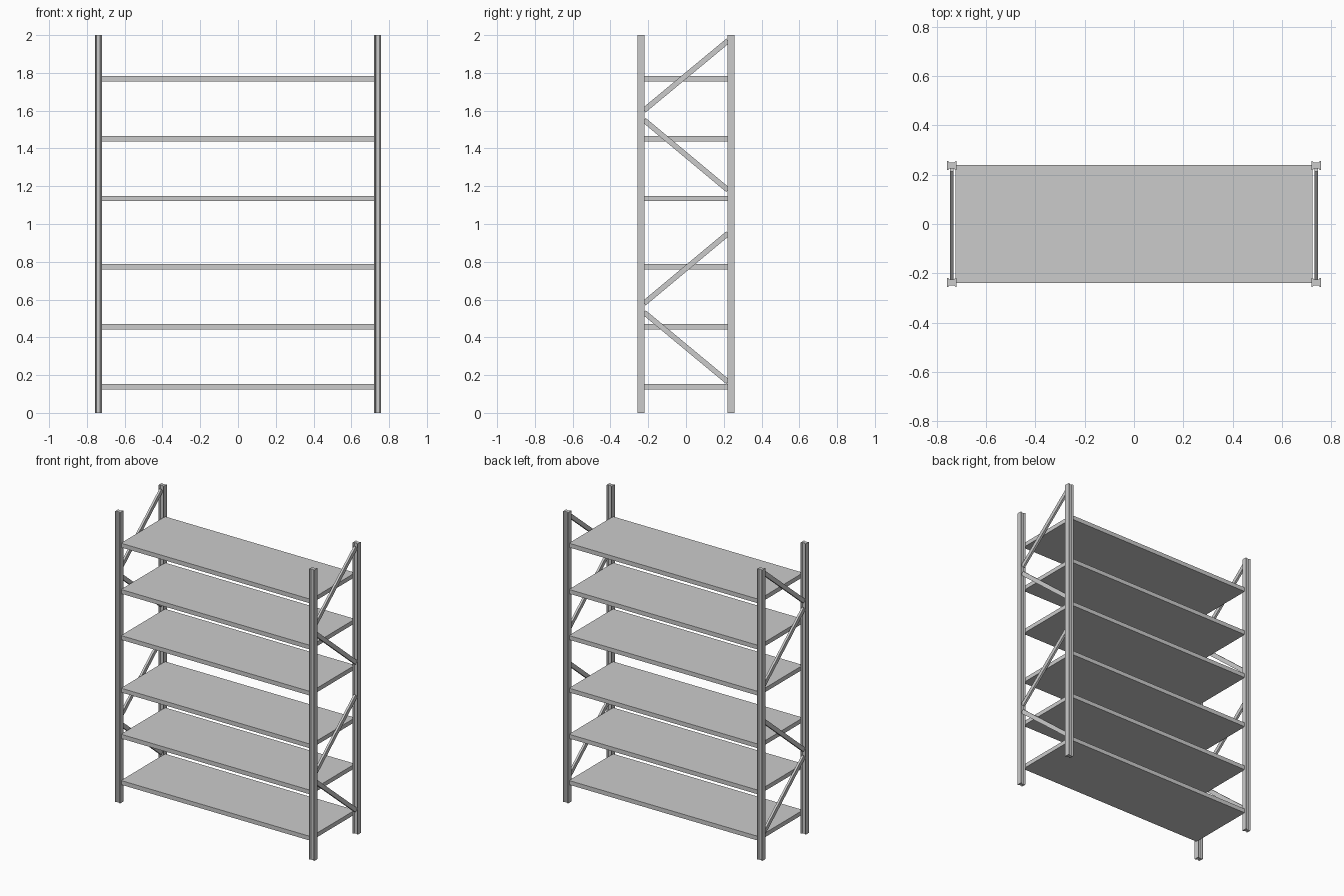
import bpy, bmesh, math
from mathutils import Matrix, Vector

if "Cube" in bpy.data.objects:
    bpy.data.objects.remove(bpy.data.objects["Cube"])

PX, PY = 0.739, 0.237      # post centre
HX, HY = 0.019, 0.0185     # post half sizes


def make(name, bm):
    bmesh.ops.recalc_face_normals(bm, faces=bm.faces)
    me = bpy.data.meshes.new(name)
    bm.to_mesh(me)
    bm.free()
    ob = bpy.data.objects.new(name, me)
    bpy.context.collection.objects.link(ob)
    return ob


def box(name, size, matrix):
    bm = bmesh.new()
    bmesh.ops.create_cube(bm, size=1, matrix=matrix @ Matrix.Diagonal((*size, 1)))
    return make(name, bm)


def post(name, cx, cy):
    # grooved front and back faces, flat outer sides
    half = [(-HX, HY), (-HX + 0.004, HY), (-HX + 0.010, HY - 0.007),
            (HX - 0.010, HY - 0.007), (HX - 0.004, HY), (HX, HY)]
    outline = half + [(-x, -y) for x, y in half]
    bm = bmesh.new()
    face = bm.faces.new([bm.verts.new((cx + x, cy + y, 0)) for x, y in outline])
    ext = bmesh.ops.extrude_face_region(bm, geom=[face], use_keep_orig=True)
    top = [g for g in ext["geom"] if isinstance(g, bmesh.types.BMVert)]
    bmesh.ops.translate(bm, verts=top, vec=(0, 0, 2))
    return make(name, bm)


def brace(name, x, z_front, z_back):
    a, b = Vector((x, -0.222, z_front)), Vector((x, 0.222, z_back))
    d = b - a
    rot = Matrix.Rotation(math.atan2(d.z, d.y), 4, 'X')
    return box(name, (0.015, d.length, 0.028), Matrix.Translation((a + b) / 2) @ rot)


# Shelves
for i, z in enumerate((0.138, 0.456, 0.773, 1.135, 1.452, 1.77)):
    box(f"shelf_{i + 1}", (1.446, 0.48, 0.029), Matrix.Translation((0, 0, z)))

# Posts and zigzag side braces
for side, sx in (("left", -1), ("right", 1)):
    for end, sy in (("front", -1), ("back", 1)):
        post(f"{side}_{end}_post", sx * PX, sy * PY)
    for i, (zf, zb) in enumerate(((0.532, 0.164), (0.58, 0.95),
                                  (1.55, 1.18), (1.602, 1.97))):
        brace(f"{side}_brace_{i + 1}", sx * PX, zf, zb)
